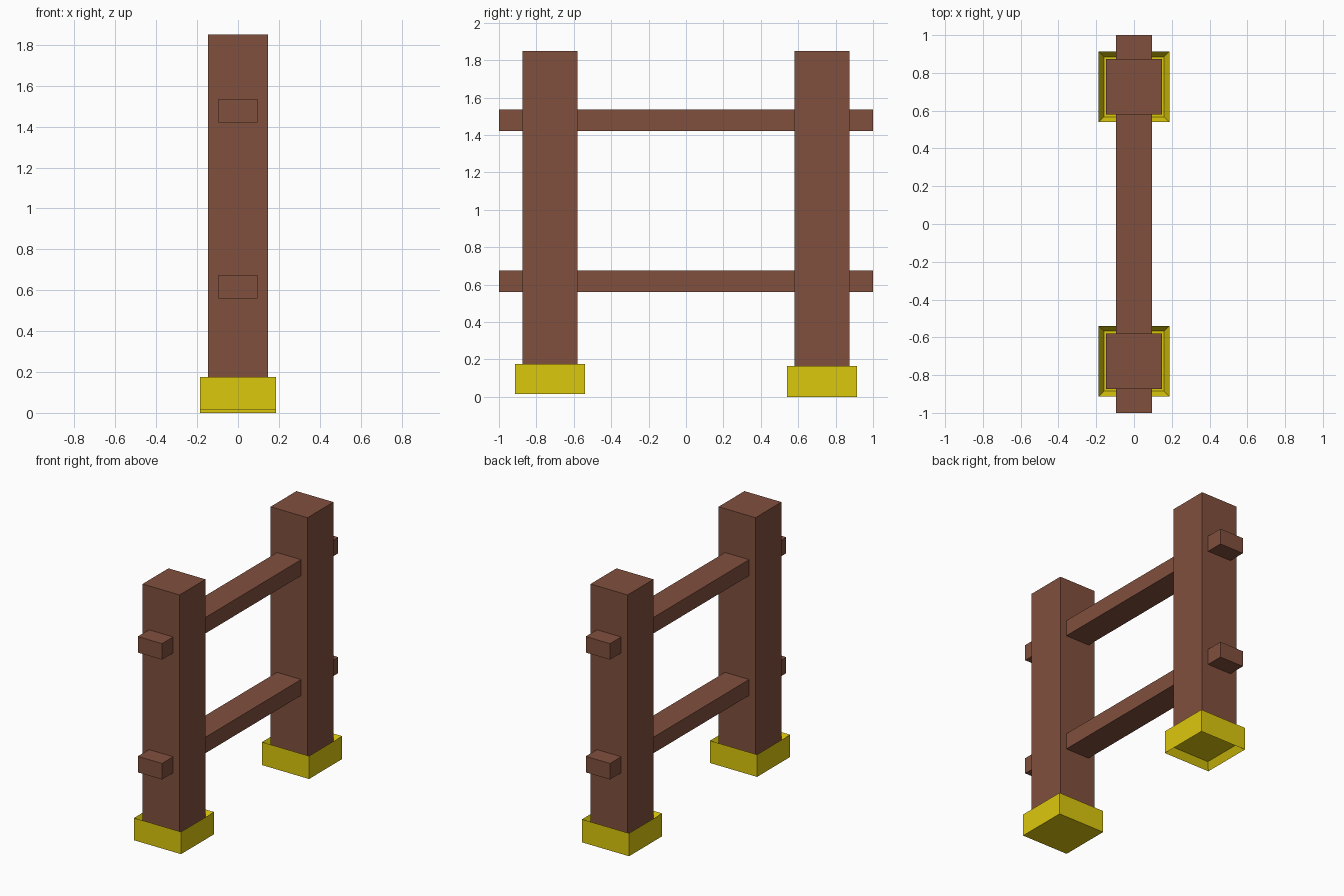
import bpy, bmesh
from mathutils import Vector

if "Cube" in bpy.data.objects:
    bpy.data.objects.remove(bpy.data.objects["Cube"])


def material(name, rgb):
    m = bpy.data.materials.new(name)
    m.diffuse_color = (*rgb, 1)
    m.use_nodes = True
    m.node_tree.nodes["Principled BSDF"].inputs["Base Color"].default_value = m.diffuse_color
    return m


WOOD = material("brown_wood", (0.22, 0.08, 0.048))
YELLOW = material("yellow_foot", (0.72, 0.58, 0.004))

POST_Y, POST_HALF = 0.726, 0.147
FOOT_HALF, RECESS = 0.187, 0.05


def box(name, lo, hi, mat, recess_sides=()):
    """Box between two corners; recess_sides holds +1 / -1 for a dished top / bottom."""
    lo, hi = Vector(lo), Vector(hi)
    bm = bmesh.new()
    bmesh.ops.create_cube(bm, size=1)
    bmesh.ops.scale(bm, vec=hi - lo, verts=bm.verts)
    bmesh.ops.translate(bm, vec=(lo + hi) / 2, verts=bm.verts)
    bm.normal_update()
    for face in [f for f in bm.faces if round(f.normal.z) in recess_sides and abs(f.normal.z) > 0.5]:
        bmesh.ops.inset_region(bm, faces=[face], thickness=FOOT_HALF - POST_HALF, depth=-RECESS)
    mesh = bpy.data.meshes.new(name)
    bm.to_mesh(mesh)
    bm.free()
    mesh.materials.append(mat)
    obj = bpy.data.objects.new(name, mesh)
    bpy.context.collection.objects.link(obj)
    return obj


# Posts and their feet: the far foot sits lower and is hollow underneath as well
for label, y, z0, z1, sides in (("near", -POST_Y, 0.015, 0.175, (1,)),
                                ("far", POST_Y, 0.0, 0.165, (1, -1))):
    p, f = POST_HALF, FOOT_HALF
    box(label + "_post", (-p, y - p, 0.08), (p, y + p, 1.85), WOOD)
    box(label + "_foot", (-f, y - f, z0), (f, y + f, z1), YELLOW, sides)

# Rails passing through both posts
for label, z in (("lower", 0.56), ("upper", 1.42)):
    box(label + "_rail", (-0.096, -1, z), (0.096, 1, z + 0.115), WOOD)
